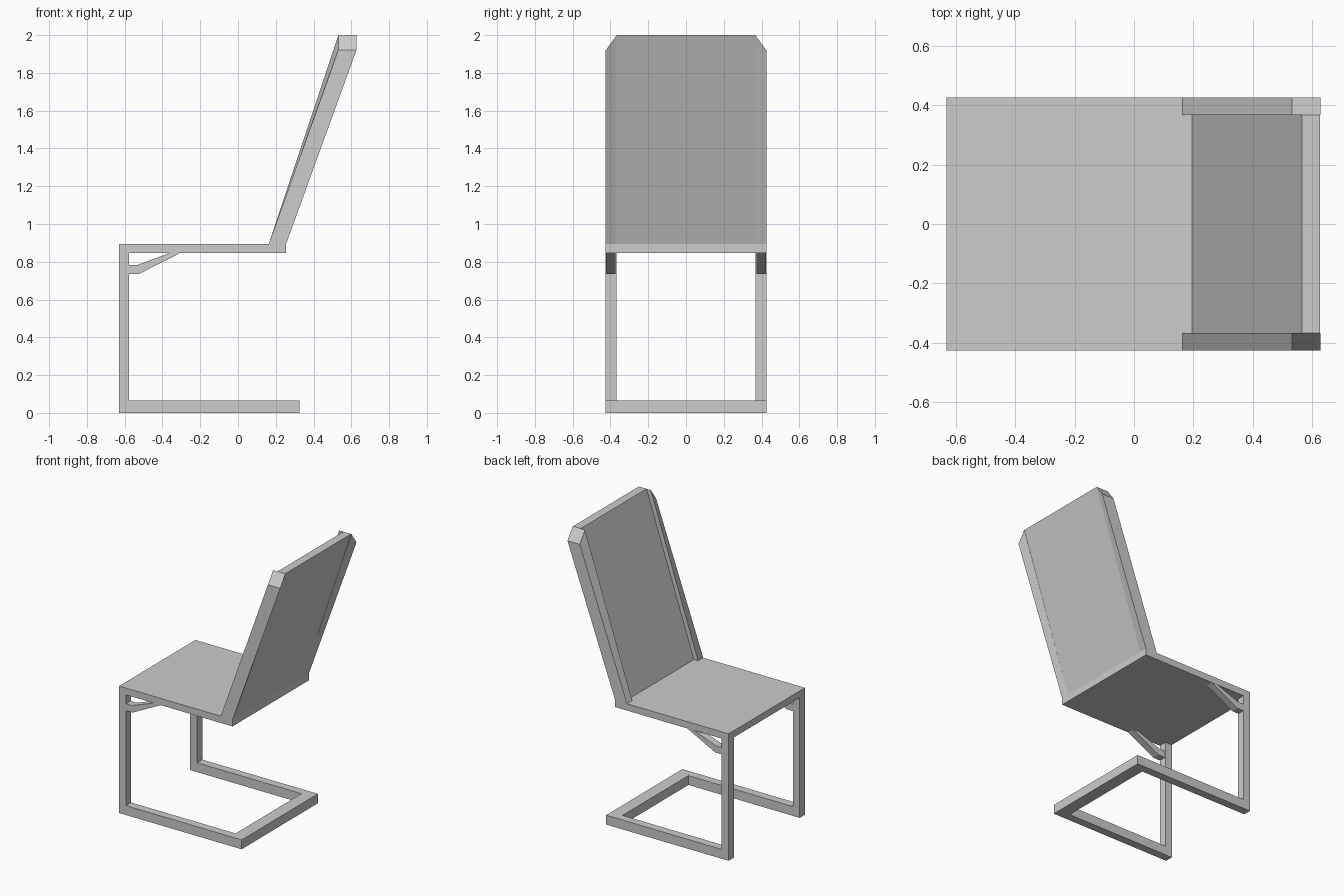
import bpy
import bmesh

cube = bpy.data.objects.get("Cube")
if cube:
    bpy.data.objects.remove(cube, do_unlink=True)

COLOR = (0.604, 0.604, 0.604, 1.0)
grey = bpy.data.materials.new("light_grey")
grey.use_nodes = True
grey.diffuse_color = COLOR
grey.node_tree.nodes["Principled BSDF"].inputs["Base Color"].default_value = COLOR

HALF = 0.425            # half width of the chair
INNER = 0.367           # inner edge of the side members
FRONT, REAR = -0.63, 0.255
SEAT_LOW, SEAT_TOP = 0.847, 0.895


def loft(name, y_a, profile_a, y_b, profile_b=None):
    """Solid between two x-z profiles lying at y_a and y_b."""
    bm = bmesh.new()
    ends = [[bm.verts.new((x, y, z)) for x, z in pts]
            for y, pts in ((y_a, profile_a), (y_b, profile_b or profile_a))]
    a, b = ends
    bm.faces.new(a)
    bm.faces.new(b[::-1])
    n = len(a)
    for i in range(n):
        j = (i + 1) % n
        bm.faces.new((a[j], a[i], b[i], b[j]))
    bmesh.ops.recalc_face_normals(bm, faces=bm.faces)
    mesh = bpy.data.meshes.new(name)
    bm.to_mesh(mesh)
    bm.free()
    mesh.materials.append(grey)
    obj = bpy.data.objects.new(name, mesh)
    bpy.context.collection.objects.link(obj)
    return obj


def rect(x0, x1, z0, z1):
    return [(x0, z0), (x1, z0), (x1, z1), (x0, z1)]


# Seat slab
loft("seat", -HALF, rect(FRONT, REAR, SEAT_LOW, SEAT_TOP), HALF)

# Recessed back panel
loft("back_panel", -INNER,
     [(0.195, SEAT_TOP), (REAR, SEAT_TOP), (0.625, 2.0), (0.565, 2.0)], INNER)

# Rear bar of the floor frame
loft("floor_rear_bar", -INNER, rect(0.238, 0.326, 0, 0.066), INNER)

# Profiles of the paired parts
leg_and_rail = [(FRONT, 0), (0.326, 0), (0.326, 0.066), (-0.576, 0.066),
                (-0.576, SEAT_LOW), (FRONT, SEAT_LOW)]
brace = [(-0.576, 0.735), (-0.525, 0.735), (-0.305, SEAT_LOW),
         (-0.36, SEAT_LOW), (-0.53, 0.784), (-0.576, 0.784)]


def post_profile(top):
    return [(0.163, SEAT_TOP), (REAR, SEAT_TOP), (0.627, top), (0.531, top)]


for side, s in (("left", 1), ("right", -1)):
    loft(side + "_leg_and_rail", s * INNER, leg_and_rail, s * HALF)
    loft(side + "_brace", s * 0.373, brace, s * 0.424)
    # Post with a sloped top corner
    loft(side + "_back_post", s * INNER, post_profile(2.0),
         s * HALF, post_profile(1.92))
